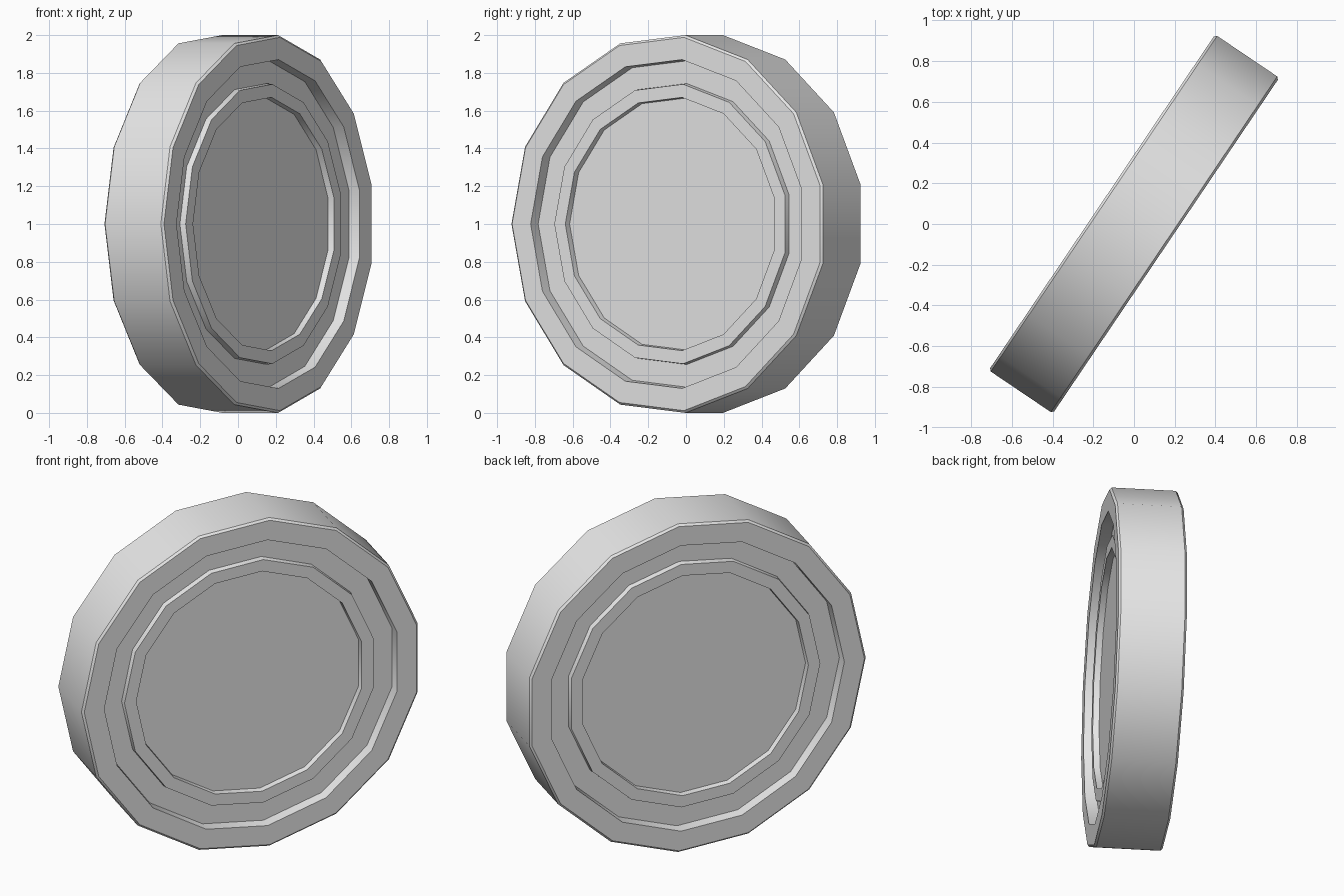
import bpy, bmesh, math
from mathutils import Matrix

cube = bpy.data.objects.get("Cube")
if cube:
    bpy.data.objects.remove(cube, do_unlink=True)

SIDES = 15
RADIUS = 1.0055
HALF = 0.19      # half of the tread width
BEVEL = 0.012

grey = bpy.data.materials.new("light grey")
grey.use_nodes = True
grey.diffuse_color = (0.8, 0.8, 0.8, 1)
grey.node_tree.nodes["Principled BSDF"].inputs["Base Color"].default_value = (0.8, 0.8, 0.8, 1)

# Half profile as (radius, depth below the side face), from tread to hub
half_profile = [
    (RADIUS, BEVEL),
    (RADIUS - BEVEL, 0),       # side wall of the tyre
    (0.875, 0), (0.87, 0.064),      # groove
    (0.748, 0.064), (0.744, 0.03),  # raised hub ring
    (0.674, 0.03), (0.67, 0.065),   # recessed hub face
]


def lathe(name, profile):
    """Turn a profile around z, capping both ends with flat polygons."""
    bm = bmesh.new()
    rings = []
    for r, z in profile:
        angles = [math.tau * k / SIDES for k in range(SIDES)]
        rings.append([bm.verts.new((r * math.cos(a), r * math.sin(a), z)) for a in angles])
    for a, b in zip(rings, rings[1:]):
        for k in range(SIDES):
            n = (k + 1) % SIDES
            bm.faces.new((a[k], a[n], b[n], b[k]))
    bm.faces.new(rings[0])
    bm.faces.new(rings[-1])
    bmesh.ops.recalc_face_normals(bm, faces=bm.faces[:])
    mesh = bpy.data.meshes.new(name)
    bm.to_mesh(mesh)
    bm.free()
    mesh.materials.append(grey)
    obj = bpy.data.objects.new(name, mesh)
    bpy.context.collection.objects.link(obj)
    return obj


# Both sides share the same profile, mirrored across the tread
near = [(r, HALF - d) for r, d in half_profile]
far = [(r, -z) for r, z in near]
wheel = lathe("wheel", near[::-1] + far)

# Stand the wheel upright, a corner pointing backwards along its length, and turn it
centre = RADIUS * (1 - math.cos(math.pi / SIDES)) / 2
wheel.data.transform(
    Matrix.Translation((0, 0, 1))
    @ Matrix.Rotation(math.radians(56), 4, "Z")
    @ Matrix.Translation((centre, 0, 0))
    @ Matrix.Rotation(math.pi / 2, 4, "X")
    @ Matrix.Rotation(math.pi, 4, "Z"))

bpy.ops.object.select_all(action="DESELECT")
wheel.select_set(True)
bpy.context.view_layer.objects.active = wheel
bpy.ops.object.shade_smooth_by_angle(angle=math.radians(30))
